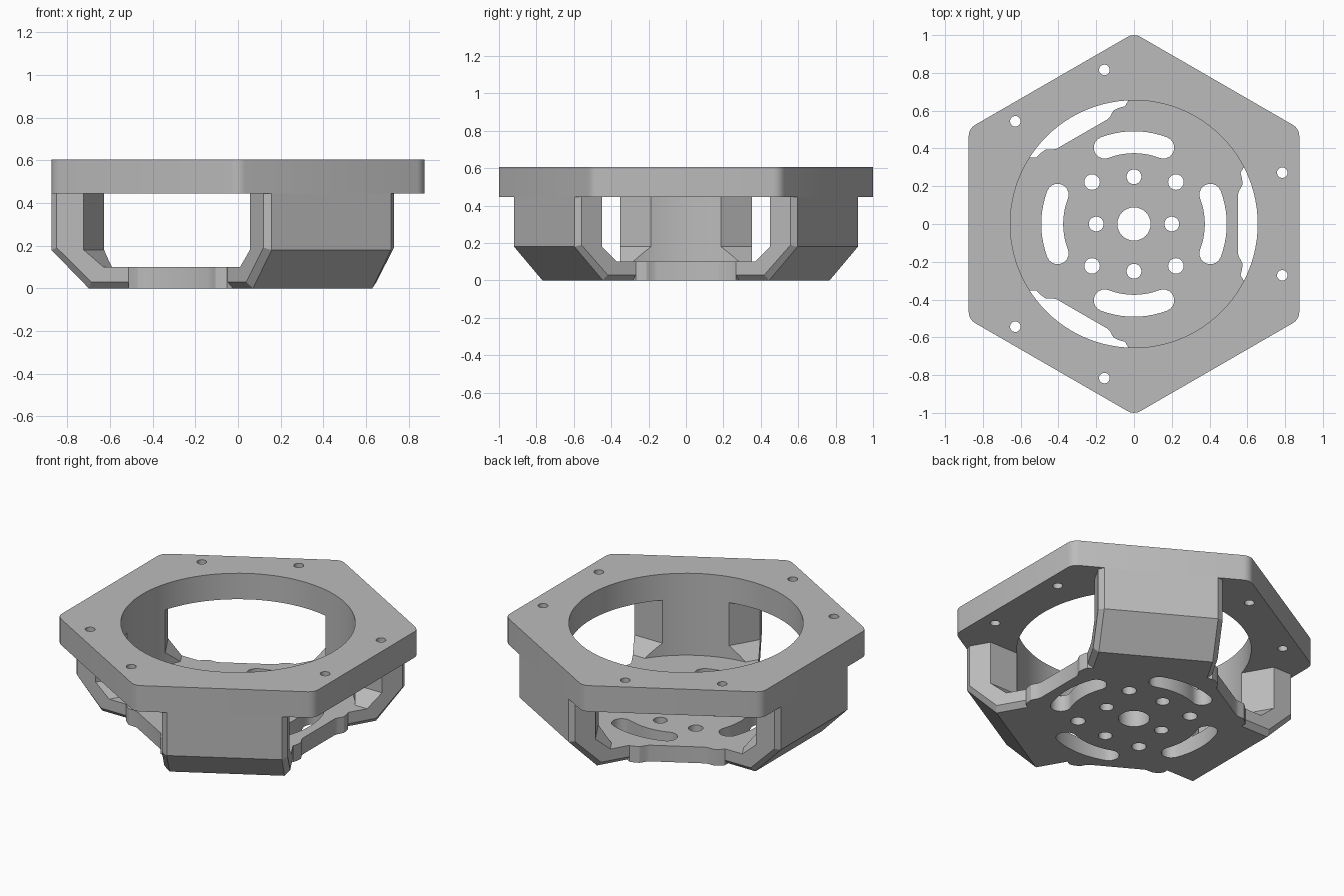
import bpy, bmesh
from math import sin, cos, tan, radians
from mathutils import Matrix, Vector

default = bpy.data.objects.get("Cube")
if default:
    bpy.data.objects.remove(default, do_unlink=True)

grey = bpy.data.materials.new("plain_grey")
grey.use_nodes = True
grey.diffuse_color = (0.5, 0.5, 0.5, 1)
grey.node_tree.nodes["Principled BSDF"].inputs["Base Color"].default_value = (0.5, 0.5, 0.5, 1)

BORE, FLOOR, RIM_Z, TOP = 0.655, 0.10, 0.445, 0.605
APOTHEM = 0.875


def polar(r, deg):
    return Vector((r * cos(radians(deg)), r * sin(radians(deg))))


def turn(x, y, deg):
    return Matrix.Rotation(radians(deg), 2) @ Vector((x, y))


def loft(name, rings):
    """Solid through matching rings of 3D points, capped at both ends."""
    bm = bmesh.new()
    rows = [[bm.verts.new(p) for p in ring] for ring in rings]
    n = len(rows[0])
    for a, b in zip(rows, rows[1:]):
        for i in range(n):
            j = (i + 1) % n
            bm.faces.new((a[i], a[j], b[j], b[i]))
    bm.faces.new(rows[0][::-1])
    bm.faces.new(rows[-1])
    bmesh.ops.recalc_face_normals(bm, faces=bm.faces)
    mesh = bpy.data.meshes.new(name)
    bm.to_mesh(mesh)
    bm.free()
    mesh.materials.append(grey)
    obj = bpy.data.objects.new(name, mesh)
    bpy.context.collection.objects.link(obj)
    return obj


def prism(name, outline, z0, z1):
    return loft(name, [[(x, y, z) for x, y in outline] for z in (z0, z1)])


def disc(x, y, r, sides=32):
    return [Vector((x, y)) + polar(r, 360 * i / sides) for i in range(sides)]


def cut(obj, cutter):
    cutter.hide_render = True
    mod = obj.modifiers.new("cut", "BOOLEAN")
    mod.operation = "DIFFERENCE"
    mod.solver = "EXACT"
    mod.object = cutter
    bpy.context.view_layer.objects.active = obj
    bpy.ops.object.modifier_apply(modifier=mod.name)
    bpy.data.objects.remove(cutter, do_unlink=True)


# Hexagonal rim with rounded corners, a wide bore and six screw holes
ROUND = 0.067
corner_r = (APOTHEM - ROUND) / cos(radians(30))
outline = []
for k in range(6):
    a = 30 + 60 * k
    outline += [polar(corner_r, a) + polar(ROUND, a - 30 + 15 * s) for s in range(5)]
rim = prism("hexagonal_rim", outline, RIM_Z, TOP)
cut(rim, prism("bore", disc(0, 0, BORE, 96), 0.3, 0.8))
for a in (0, 120, 240):
    for side in (-1, 1):
        x, y = turn(0.785, 0.272 * side, a)
        cut(rim, prism("screw_hole", disc(x, y, 0.028, 24), 0.3, 0.8))

# Base plate: three notched edges between the legs
half = [(0.55, 0.155), (0.556, 0.175), (0.568, 0.195), (0.575, 0.21),
        (0.572, 0.24), (0.565, 0.267)]
edge = [(n, -t) for n, t in reversed(half)] + half
base = prism("base_plate", [turn(n, t, a) for a in (0, 120, 240) for n, t in edge], 0, FLOOR)

# Round holes in the base
holes = [(0, 0, 0.088), (0, 0.25, 0.039), (0, -0.25, 0.039), (0.2, 0, 0.039), (-0.2, 0, 0.039)]
holes += [(sx * 0.222, sy * 0.222, 0.041) for sx in (-1, 1) for sy in (-1, 1)]
for x, y, r in holes:
    cut(base, prism("round_hole", disc(x, y, r), -0.1, 0.3))

# Curved slots in the base
MID, HALF_W, SPAN = 0.433, 0.058, 21
for k in range(4):
    a = 90 * k
    slot = [polar(MID + HALF_W, a - SPAN + SPAN * i / 5) for i in range(11)]
    slot += [polar(MID, a + SPAN) + polar(HALF_W, a + SPAN + 18 * i) for i in range(1, 10)]
    slot += [polar(MID - HALF_W, a + SPAN - SPAN * i / 5) for i in range(11)]
    slot += [polar(MID, a - SPAN) + polar(HALF_W, a - SPAN + 180 + 18 * i) for i in range(1, 10)]
    cut(base, prism("curved_slot", slot, -0.1, 0.3))

# Leg: bent bracket with bevelled outer edges
INNER = 0.512
full = [(INNER, 0), (0.70, 0), (APOTHEM, 0.18), (APOTHEM, RIM_Z), (INNER, RIM_Z)]
inset = [(INNER, 0.03), (0.688, 0.03), (0.85, 0.19), (0.85, RIM_Z), (INNER, RIM_Z)]
sections = [(-0.353, inset), (-0.323, full), (0.323, full), (0.353, inset)]
leg = loft("leg_1", [[(r, t, z) for r, z in prof] for t, prof in sections])
cut(leg, prism("bore", disc(0, 0, BORE, 96), FLOOR, 0.8))

# Windows beside the leg, with sloped lower corners
window = [(-0.37, FLOOR), (0.37, FLOOR), (0.45, 0.18), (0.45, 0.8), (-0.45, 0.8), (-0.45, 0.18)]
for a in (60, -60):
    rings = [[(*turn(n, t, a), z) for t, z in window] for n in (0, 1.3)]
    cut(leg, loft("window", rings))

legs = [leg]
for k in (2, 3):
    twin = leg.copy()
    twin.data = leg.data.copy()
    twin.name = f"leg_{k}"
    bpy.context.collection.objects.link(twin)
    legs.append(twin)
for obj, a in zip(legs, (60, 180, 300)):
    obj.data.transform(Matrix.Rotation(radians(a), 4, "Z"))

# Smooth the round walls, keep the flat faces crisp
bpy.ops.object.select_all(action="DESELECT")
for obj in [rim, base] + legs:
    obj.select_set(True)
bpy.context.view_layer.objects.active = rim
bpy.ops.object.shade_smooth_by_angle(angle=radians(25))
